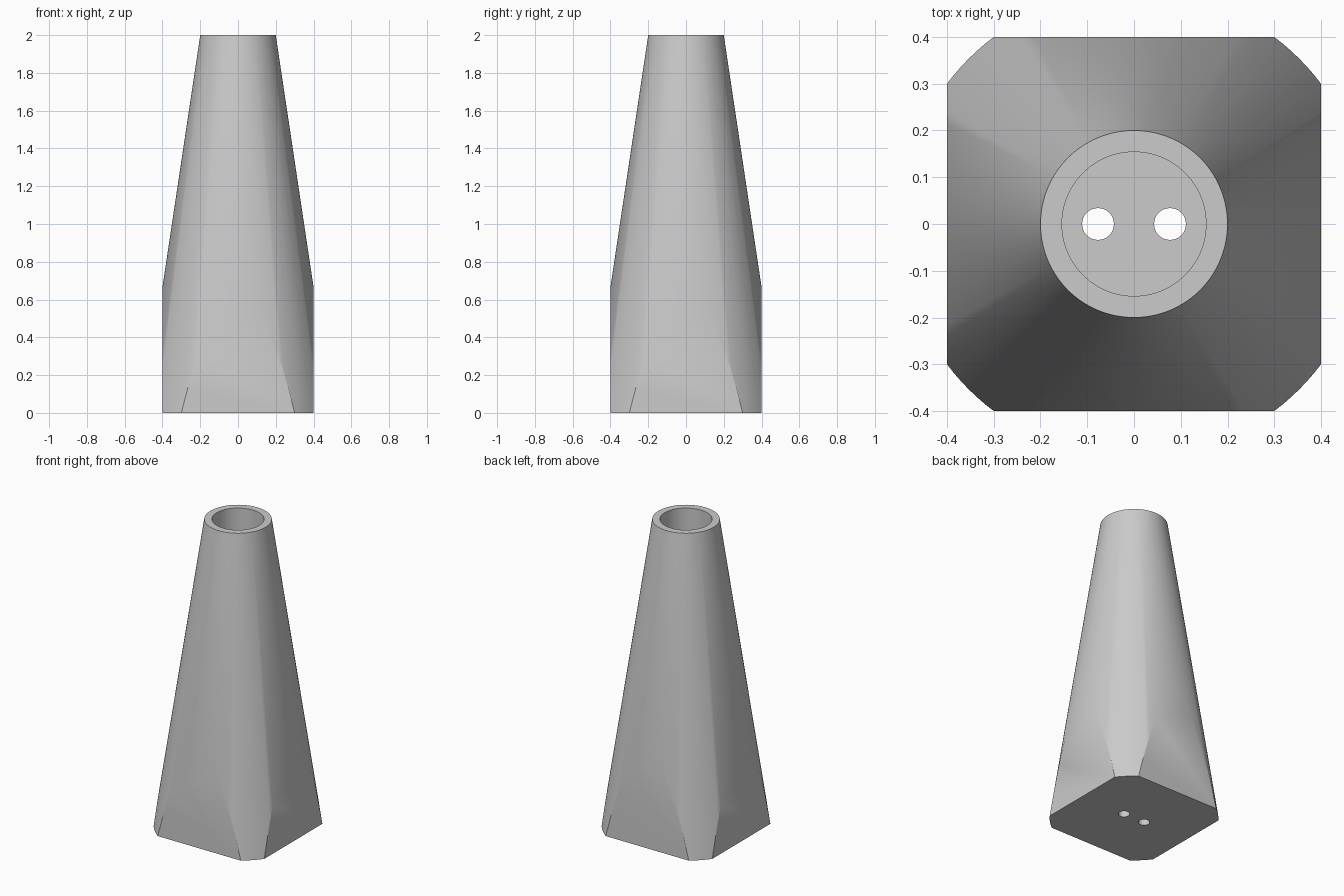
import bpy
import math

default = bpy.data.objects.get("Cube")
if default:
    bpy.data.objects.remove(default, do_unlink=True)

HEIGHT = 2.0
BASE_RADIUS, TOP_RADIUS = 0.5, 0.2
SIDE = 0.8
BORE_RADIUS, BORE_DEPTH = 0.154, 0.5
HOLE_RADIUS, HOLE_X = 0.034, 0.077

grey = bpy.data.materials.new("plain grey")
grey.use_nodes = True
colour = (0.6, 0.6, 0.6, 1)
grey.diffuse_color = colour
grey.node_tree.nodes["Principled BSDF"].inputs["Base Color"].default_value = colour


def cylinder(name, radius, bottom, top, x=0, sides=64):
    bpy.ops.mesh.primitive_cylinder_add(
        vertices=sides, radius=radius, depth=top - bottom,
        location=(x, 0, (bottom + top) / 2))
    obj = bpy.context.object
    obj.name = name
    return obj


def carve(target, cutter, operation):
    cutter.hide_render = True
    mod = target.modifiers.new(cutter.name, "BOOLEAN")
    mod.operation = operation
    mod.solver = "EXACT"
    mod.object = cutter
    bpy.ops.object.select_all(action="DESELECT")
    bpy.context.view_layer.objects.active = target
    target.select_set(True)
    bpy.ops.object.modifier_apply(modifier=mod.name)
    bpy.data.objects.remove(cutter, do_unlink=True)


# Tapered body
bpy.ops.mesh.primitive_cone_add(
    vertices=128, radius1=BASE_RADIUS, radius2=TOP_RADIUS,
    depth=HEIGHT, location=(0, 0, HEIGHT / 2))
body = bpy.context.object
body.name = "tapered_holder"
body.data.materials.append(grey)

# Four flats that square off the foot
bpy.ops.mesh.primitive_cube_add(size=1, location=(0, 0, HEIGHT / 2))
flats = bpy.context.object
flats.name = "square_flats"
flats.scale = (SIDE, SIDE, HEIGHT + 1)
carve(body, flats, "INTERSECT")

# Round socket in the top
carve(body, cylinder("socket", BORE_RADIUS, HEIGHT - BORE_DEPTH, HEIGHT + 0.1, sides=96), "DIFFERENCE")

# Pair of wire holes running through to the foot
for side, x in (("left", HOLE_X), ("right", -HOLE_X)):
    hole = cylinder(side + "_wire_hole", HOLE_RADIUS, -0.1, HEIGHT - BORE_DEPTH / 2, x, 32)
    carve(body, hole, "DIFFERENCE")

bpy.ops.object.select_all(action="DESELECT")
body.select_set(True)
bpy.context.view_layer.objects.active = body
bpy.ops.object.shade_smooth_by_angle(angle=math.radians(30))
